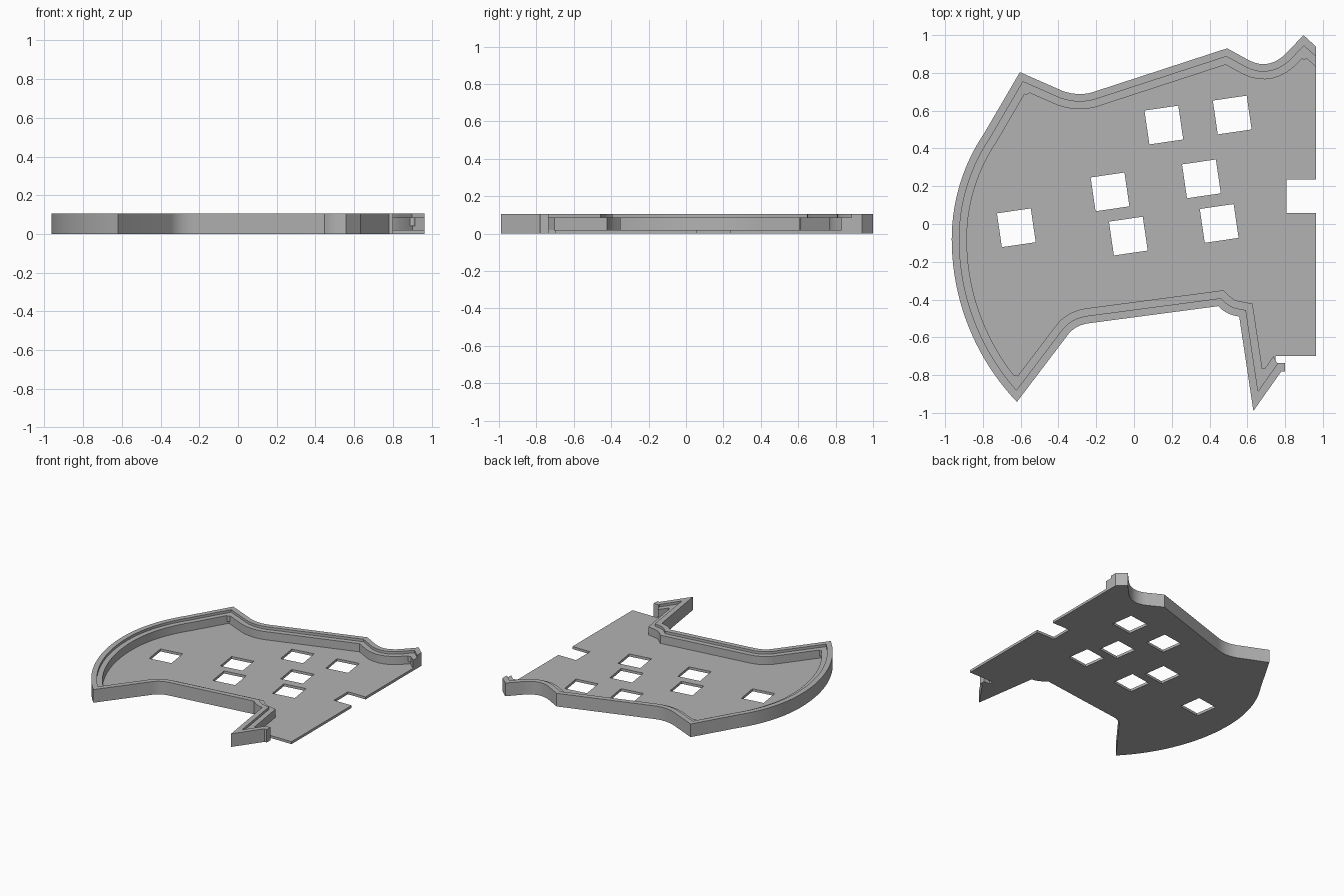
import bpy, bmesh, math
from mathutils import Vector

if "Cube" in bpy.data.objects:
    bpy.data.objects.remove(bpy.data.objects["Cube"])

BASE, LEDGE, TOP = 0.02, 0.085, 0.105
RIGHT = 0.963

grey = bpy.data.materials.new("plain grey")
grey.diffuse_color = (0.45, 0.45, 0.45, 1)
grey.use_nodes = True
grey.node_tree.nodes["Principled BSDF"].inputs["Base Color"].default_value = grey.diffuse_color


def finish(obj, angle=25):
    obj.data.materials.clear()
    obj.data.materials.append(grey)
    bpy.ops.object.select_all(action='DESELECT')
    obj.select_set(True)
    bpy.context.view_layer.objects.active = obj
    bpy.ops.object.shade_smooth_by_angle(angle=math.radians(angle))


def bend(a, c, b, n=8):
    """Rounded corner from a to b, pulled towards c."""
    a, b, c = Vector(a), Vector(b), Vector(c)
    return [a * (1 - t) ** 2 + c * 2 * t * (1 - t) + b * t * t
            for t in (i / n for i in range(n + 1))]


def arc(r, y0, y1, n):
    """Piece of the bulging left side, leftmost at (-0.965, -0.08)."""
    a0, a1 = math.asin((y0 + 0.08) / r), math.asin((y1 + 0.08) / r)
    angles = [a0 + (a1 - a0) * i / n for i in range(n + 1)]
    return [Vector((-0.965 + r * (1 - math.cos(a)), -0.08 + r * math.sin(a))) for a in angles]


# Walled part of the outline, counter-clockwise from the top right
peak, left_top, left_low, spike = (0.897, 1.0), (-0.604, 0.804), (-0.62, -0.942), (0.632, -0.99)
path = [Vector((RIGHT, 0.94)), Vector(peak)]
path += bend((0.815, 0.913), (0.72, 0.81), (0.61, 0.866))
path += [Vector((0.493, 0.93))]
path += bend((-0.2, 0.704), (-0.285, 0.672), (-0.377, 0.704))
path += [Vector(left_top)]
path += arc(1.0, 0.48, -0.08, 14)
path += arc(1.249, -0.08, -0.942, 20)[1:]
path += bend((-0.345, -0.58), (-0.305, -0.533), (-0.235, -0.525))
path += bend((0.446, -0.435), (0.49, -0.482), (0.557, -0.49), 5)
path += [Vector(spike), Vector((0.78, -0.78))]


def inset(pts, d):
    """Mitred inward offset of an open path whose inside lies on the left."""
    dirs = [(b - a).normalized() for a, b in zip(pts, pts[1:])]
    norms = [Vector((-v.y, v.x)) for v in dirs]
    out = []
    for i, p in enumerate(pts):
        n0, n1 = norms[max(i - 1, 0)], norms[min(i, len(norms) - 1)]
        out.append(p + (n0 + n1) * d / (1 + n0.dot(n1)))
    # trim both ends to the cut planes
    out[0] = out[0] + dirs[0] * ((RIGHT - out[0].x) / dirs[0].x)
    end_y = -0.78 + d * 1.0
    out[-1] = out[-1] + dirs[-1] * ((end_y - out[-1].y) / dirs[-1].y)
    return out


mid, inner = inset(path, 0.04), inset(path, 0.08)

# Floor plate with square openings and a side notch
notch = [(0.80, -0.78), (0.80, -0.735), (0.75, -0.735), (0.75, -0.70), (RIGHT, -0.70),
         (RIGHT, 0.058), (0.807, 0.058), (0.807, 0.235), (RIGHT, 0.235)]
loops = [path + [Vector(p) for p in notch]]
centres = [(-0.623, -0.02), (0.158, 0.524), (0.52, 0.577), (-0.127, 0.17),
           (0.357, 0.239), (-0.03, -0.064), (0.451, 0.003)]
for c in centres:
    loops.append([Vector(c) + Vector((math.cos(a), math.sin(a))) * 0.128
                  for a in (math.radians(53.3 + 90 * k) for k in range(4))])
curve = bpy.data.curves.new("floor_plate", 'CURVE')
curve.dimensions, curve.fill_mode, curve.extrude = '2D', 'BOTH', BASE / 2
for loop in loops:
    s = curve.splines.new('POLY')
    s.points.add(len(loop) - 1)
    for pt, p in zip(s.points, loop):
        pt.co = (p.x, p.y, 0, 1)
    s.use_cyclic_u = True
plate = bpy.data.objects.new("floor_plate", curve)
bpy.context.collection.objects.link(plate)
plate.location.z = BASE / 2
plate.select_set(True)
bpy.context.view_layer.objects.active = plate
bpy.ops.object.convert(target='MESH')
plate = bpy.context.view_layer.objects.active
bm = bmesh.new()
bm.from_mesh(plate.data)
bmesh.ops.remove_doubles(bm, verts=bm.verts, dist=1e-5)
bmesh.ops.recalc_face_normals(bm, faces=bm.faces)
bm.to_mesh(plate.data)
bm.free()
finish(plate)

# Stepped wall swept along the outline
bm = bmesh.new()
rails = [(path, BASE), (path, TOP), (mid, TOP), (mid, LEDGE), (inner, LEDGE), (inner, BASE)]
grid = [[bm.verts.new((p.x, p.y, z)) for p in pts] for pts, z in rails]
for ra, rb in zip(grid, grid[1:]):
    for i in range(len(path) - 1):
        bm.faces.new((ra[i], ra[i + 1], rb[i + 1], rb[i]))
for k in (0, -1):
    bm.faces.new([r[k] for r in grid])
bmesh.ops.recalc_face_normals(bm, faces=bm.faces)
mesh = bpy.data.meshes.new("stepped_wall")
bm.to_mesh(mesh)
bm.free()
wall = bpy.data.objects.new("stepped_wall", mesh)
bpy.context.collection.objects.link(wall)
if sum(f.normal.z * f.area for f in mesh.polygons) < 0:
    mesh.flip_normals()
finish(wall)

# Small end tab on the lower right wall
bpy.ops.mesh.primitive_cube_add(size=1, location=(0.778, -0.7575, (BASE + TOP) / 2))
tab = bpy.context.object
tab.name = "end_tab"
tab.scale = (0.044, 0.045, TOP - BASE)
finish(tab)

# Short pegs in the inner corners
for corner in (peak, left_top, left_low, spike):
    k = min(range(len(path)), key=lambda i: (path[i] - Vector(corner)).length)
    bpy.ops.mesh.primitive_cylinder_add(vertices=20, radius=0.017, depth=LEDGE - 0.04,
                                        location=(inner[k].x, inner[k].y, (LEDGE + 0.04) / 2))
    peg = bpy.context.object
    peg.name = "corner_peg"
    finish(peg, 40)
